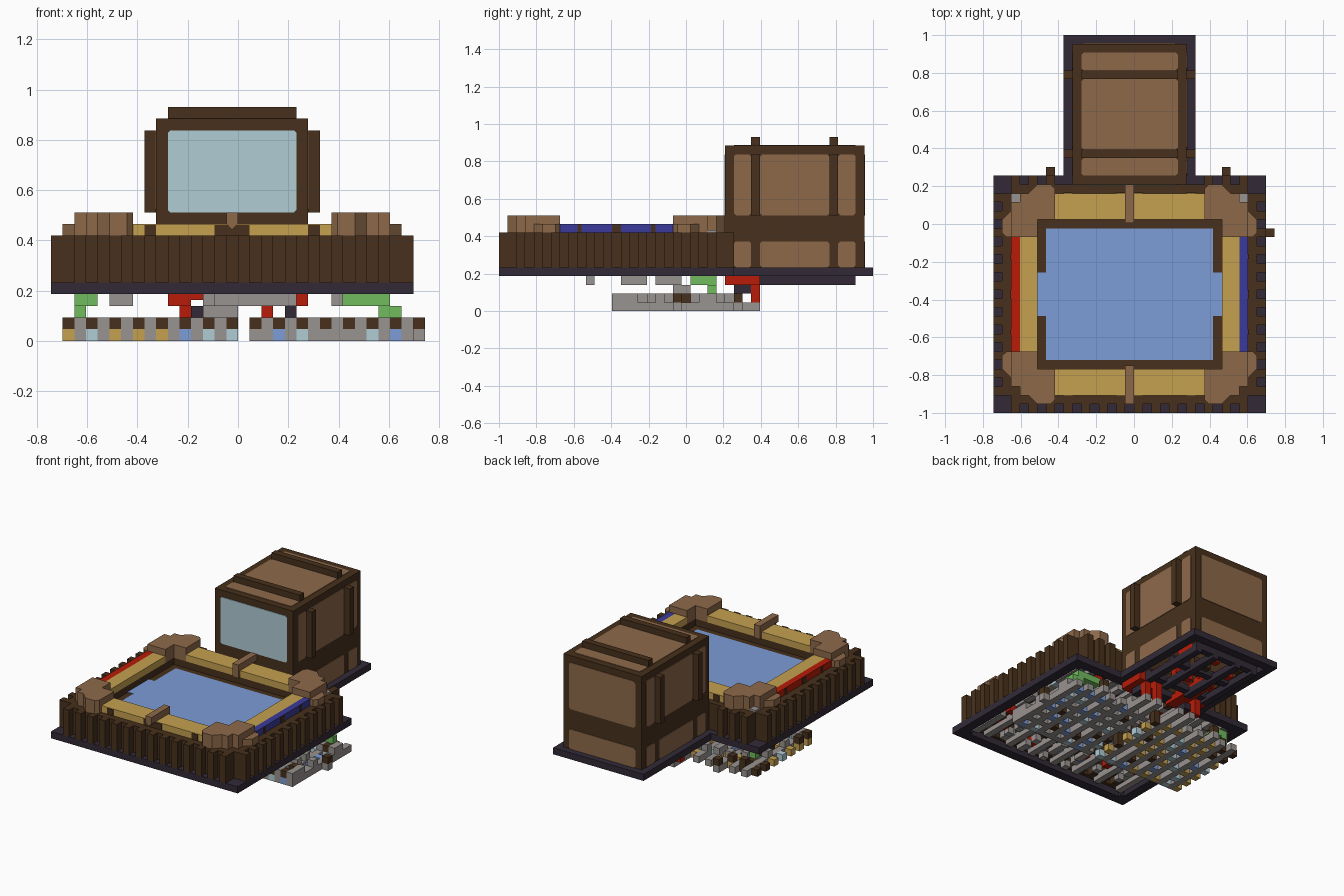
import bpy
import bmesh
import random
from mathutils import Vector

random.seed(4)
cube = bpy.data.objects.get("Cube")
if cube:
    bpy.data.objects.remove(cube, do_unlink=True)

UNIT = 2 / 43            # edge of one block
WIDE, DEEP = 31, 27      # hall size in blocks
ORIGIN = Vector((16, 21.5, 0))
THIN = 0.08              # plate thickness in blocks


def material(name, hex_colour):
    rgb = [int(hex_colour[k:k + 2], 16) / 255 for k in (0, 2, 4)]
    lin = [c / 12.92 if c < 0.04 else ((c + 0.055) / 1.055) ** 2.4 for c in rgb]
    mat = bpy.data.materials.new(name)
    mat.use_nodes = True
    mat.diffuse_color = (*lin, 1)
    mat.node_tree.nodes["Principled BSDF"].inputs["Base Color"].default_value = (*lin, 1)
    return mat


dark = material("dark_wood", "47301c")
wood = material("warm_wood", "8d694a")
gold = material("straw_gold", "c5a150")
sky = material("sky_blue", "7c9cd6")
glass = material("pale_glass", "b0ccd5")
slate = material("dark_slate", "322a37")
red = material("bright_red", "b81c08")
navy = material("deep_blue", "3a3a9a")
green = material("leaf_green", "71bc5e")
stone = material("grey_stone", "989390")


class Part:
    """Collects prisms, in block units, into one flat shaded object."""

    def __init__(self, name, mat):
        self.name, self.mat, self.bm = name, mat, bmesh.new()

    def prism(self, outline, axis, low, high):
        def place(a, b, h):
            p = [a, b]
            p.insert(axis, h)
            return (Vector(p) - ORIGIN) * UNIT
        rings = [[self.bm.verts.new(place(a, b, h)) for a, b in outline] for h in (low, high)]
        self.bm.faces.new(rings[0])
        self.bm.faces.new(rings[1])
        n = len(outline)
        for k in range(n):
            m = (k + 1) % n
            self.bm.faces.new((rings[0][k], rings[0][m], rings[1][m], rings[1][k]))
        return self

    def box(self, x, y, z):
        return self.prism([(x[0], y[0]), (x[1], y[0]), (x[1], y[1]), (x[0], y[1])], 2, *z)

    def panel(self, axis, at, a, b, cut=0.25):
        (l, r), (d, u) = a, b
        shape = [(l + cut, d), (r - cut, d), (r, d + cut), (r, u - cut),
                 (r - cut, u), (l + cut, u), (l, u - cut), (l, d + cut)]
        return self.prism(shape, axis, at - THIN, at + THIN)

    def done(self):
        bmesh.ops.recalc_face_normals(self.bm, faces=self.bm.faces)
        mesh = bpy.data.meshes.new(self.name)
        self.bm.to_mesh(mesh)
        self.bm.free()
        mesh.materials.append(self.mat)
        bpy.context.collection.objects.link(bpy.data.objects.new(self.name, mesh))


def flip(span, size):
    return size - span[1], size - span[0]


def frame(part, x, y, z, t):
    """Rectangular ring with walls t blocks thick."""
    for ys in ((y[0], y[0] + t), (y[1] - t, y[1])):
        part.box(x, ys, z)
    for xs in ((x[0], x[0] + t), (x[1] - t, x[1])):
        part.box(xs, (y[0] + t, y[1] - t), z)


# Slate rims under the hall and the tower, with square corners
rim = Part("base_rim", slate)
frame(rim, (0, WIDE), (0, DEEP), (4, 5), 1.5)
frame(rim, (8, 23), (DEEP - 1, 43), (4, 4.99), 1.3)
for xs in ((0, 2), flip((0, 2), WIDE)):
    for ys in ((0, 2), flip((0, 2), DEEP)):
        rim.box(xs, ys, (4, 5))
rim.done()

# Hall walls with stepped corners and alternating posts
walls = Part("hall_walls", dark)
for ys in ((1, 2), flip((1, 2), DEEP)):
    walls.box((2, WIDE - 2), ys, (5, 9))
for xs in ((1, 2), flip((1, 2), WIDE)):
    walls.box(xs, (2, DEEP - 2), (5, 9))
frame(walls, (2, WIDE - 2), (2, DEEP - 2), (8, 9), 3)
walls.box((4, WIDE - 4), (4, DEEP - 4), (7, 8))
walls.done()
posts = Part("wall_posts", dark)
for i in range(2, WIDE - 2, 2):
    posts.box((i, i + 1), (0, 1), (5, 9))
    if not 8 <= i < 23:
        posts.box((i, i + 1), (DEEP - 1, DEEP), (5, 9))
for j in range(2, DEEP - 2, 2):
    for xs in ((0, 1), (WIDE - 1, WIDE)):
        posts.box(xs, (j, j + 1), (5, 9))
posts.done()

# Blue table top with wider middle
top = Part("blue_surface", sky)
top.box((6, 25), (6, 21), (8, 8 + THIN))
for xs in ((5, 6), (25, 26)):
    top.box(xs, (11, 16), (8, 8 + THIN))
top.done()

# Gold cushions and coloured side strips
cushions = Part("gold_cushions", gold)
for ys in ((2, 5), flip((2, 5), DEEP)):
    cushions.box((7, 24), ys, (9, 10))
for xs in ((3, 5), flip((3, 5), WIDE)):
    cushions.box(xs, (7, 20), (9, 10))
cushions.done()
for name, mat, xs in (("red_strip", red, (2, 3)), ("blue_strip", navy, flip((2, 3), WIDE))):
    Part(name, mat).box(xs, (7, 20), (9, 10)).done()

# Dark marks on the outer edges of the cushions and strips
marks = Part("edge_marks", dark)
for y in (2, DEEP - 2):
    for span in ((8, 9), (14, 17), (22, 23)):
        marks.panel(1, y, span, (9, 10 - THIN), 0.01)
for x in (2, WIDE - 2):
    for span in ((9, 9.5), (13, 14), (17.5, 18)):
        marks.panel(0, x, span, (9, 10 - THIN), 0.01)
marks.done()

# Corner pads, mirrored from one L-shaped outline
low_pad = [(5, 7), (5, 5), (7, 5), (7, 1.5), (6.5, 1), (5, 1), (4.5, 1.5), (4, 2), (3, 2), (3, 3),
           (2, 3), (2, 4), (1, 5), (1, 6.5), (1.5, 7)]
pads = Part("corner_pads", wood)
for fx in (False, True):
    for fy in (False, True):
        def mirrored(pts):
            return [(WIDE - a if fx else a, DEEP - b if fy else b) for a, b in pts]
        pads.prism(mirrored(low_pad), 2, 9, 10)
        pads.prism(mirrored([(max(a, 2), b) for a, b in low_pad if (a, b) != (1, 5)]), 2, 10, 11)
pads.done()

# Centre clasps with pointed ends
clasps = Part("centre_clasps", wood)
for ys in ((1, 5.4), flip((1, 5.4), DEEP)):
    clasps.prism([(15, 11), (16, 11), (16, 10), (15.5, 9.5), (15, 10)], 1, *ys)
for ys in ((4.9, 5.4), flip((4.9, 5.4), DEEP)):
    clasps.box((15, 16), ys, (9, 10))
clasps.done()
caps = Part("corner_stones", stone)
for xs in ((2, 3), flip((2, 3), WIDE)):
    caps.box(xs, (24, 25), (9, 9.3))
caps.done()

# Hollow tower, its ribs and its panels
TX, TY = (9, 22), (26, 42)
RIBS = (29, 38)
BAYS = ((27, RIBS[0]), (RIBS[0] + 1, RIBS[1]), (RIBS[1] + 1, 41))
tower = Part("tower_shell", dark)
frame(tower, TX, TY, (5, 18), 1)
tower.box(TX, TY, (18, 19))
tower.done()
ribs = Part("tower_ribs", dark)
for j in RIBS:
    ribs.box((10, 21), (j, j + 1), (19, 20))
    for xs in ((8, 9), (22, 23)):
        ribs.box(xs, (j, j + 1), (11, 18))
ribs.done()
panels = Part("tower_panels", wood)
for bay in BAYS:
    panels.panel(2, 19, (10, 21), bay)
    for x in TX:
        panels.panel(0, x, bay, (11, 18))
        panels.panel(0, x, bay, (5, 8))
for y in (TY[1], TY[1] - 1):
    panels.panel(1, y, (10, 21), (11, 18))
    panels.panel(1, y, (10, 21), (5, 8))
panels.done()
Part("tower_window", glass).panel(1, TY[0], (10, 21), (11, 18), 0.2).done()

# Hidden machinery: broken grey rails under the hall with coloured fittings
rails = Part("ceiling_rails", stone)
fittings = {m.name: Part("fittings_" + m.name, m) for m in (stone, dark, glass, red, sky, gold)}
for i in range(2, WIDE - 2, 2):
    for j in range(2, 25):
        if i % 4 == 2 or random.random() < 0.45:
            rails.box((i, i + 1), (j, j + 1), (4.3, 5.3))
        pick = random.choice((stone, stone, stone, dark, dark, glass, glass, red, sky, None, None))
        if pick and i < WIDE - 3:
            fittings[pick.name].box((i + 1, i + 2), (j, j + 1), (5, 6))
for xs, ys in (((5, 7), (10, 11)), ((14, 21), (14, 17)), ((24, 25), (14, 17)), ((13, 19), (18, 21))):
    rails.box(xs, ys, (3, 4.3))
rails.box((13, 16), (20, 22), (2, 3))
rails.done()

# Two lower lattices: grey rails between coloured strips with wooden caps
lattice = Part("lower_lattice", stone)
for start, right in ((1, 16), (17, 31)):
    hues = (gold, gold, glass, gold, sky) if start == 1 else (stone, glass, stone, stone, sky)
    for i in range(start + 1, right, 2):
        end = 30 if 10 < i < 21 else 27
        lattice.box((i, i + 1), (13, end), (0, 1))
        lattice.box((i, i + 1), (13, 15), (1, 2))
        for j in range(15, end - 1):
            if random.random() < 0.4:
                lattice.box((i, i + 1), (j, j + 1), (1, 2))
    for i in range(start, right, 2):
        fittings[dark.name].box((i, i + 1), (13, 14), (1, 2))
        fittings[random.choice(hues).name].box((i, i + 1), (13, 14), (0, 1))
        for j in range(15, 27, 2):
            pick = random.choice(hues + (None, dark))
            if pick:
                fittings[pick.name].box((i, i + 1), (j, j + 1), (0, 1))
            if random.random() < 0.3:
                fittings[dark.name].box((i, i + 1), (j, j + 1), (1, 2))
lattice.box((30, 32), (20, 21), (0, 1))
fittings[dark.name].box((31, 32), (20, 21), (1, 2))
for i in (6, 26):
    lattice.box((i, i + 1), (27, 28), (0, 1))
    fittings[dark.name].box((i, i + 1), (27, 28), (1, 2))
lattice.done()

# Green supports, red stairs and slate beams linking the levels
green_part = Part("green_supports", green)
for arm, leg in (((2, 4), (2, 3)), ((25, 29), (28, 30))):
    green_part.box(arm, (22, 25), (3, 4))
    green_part.box(leg, (24, 25), (2, 3))
green_part.done()
stairs = Part("red_stairs", red)
for low, high in (((11, 12), (10, 11)), ((18, 19), (18, 19)), ((20, 21), (21, 22))):
    stairs.box(low, (29, 30), (1, 3))
    stairs.box((min(low[0], high[0]), max(low[1], high[1])), (26, 30), (3, 4.5))
stairs.box((12, 14), (26, 34), (3.5, 4.5))
stairs.box((19, 21), (37, 40), (4, 5))
stairs.done()
beams = Part("tower_under_beams", slate)
for i in (10, 13, 17, 20):
    beams.box((i, i + 1), (30, 41), (3, 4))
for j in (30, 35, 40):
    beams.box((10, 21), (j, j + 1), (3.5, 4.5))
for i in (12, 20):
    beams.box((i, i + 1), (27, 29), (2, 3))
beams.done()

# Small fittings inside the tower foot
for i in range(11, 20, 2):
    for j in range(28, 40, 2):
        pick = random.choice((stone, dark, red, None, None))
        if pick:
            fittings[pick.name].box((i, i + 1), (j, j + 1), (4, 5))
for part in fittings.values():
    part.done()
